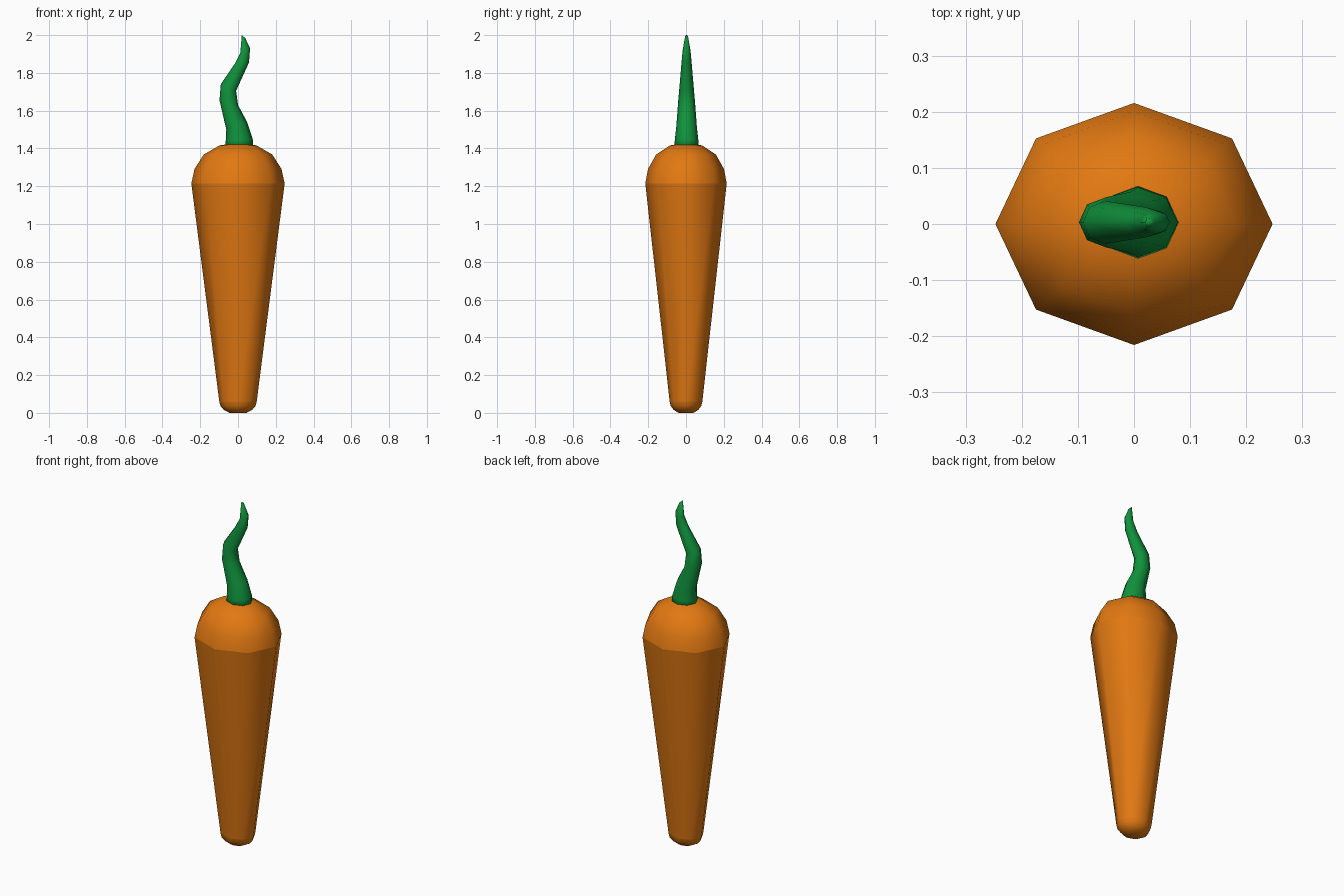
import bpy, bmesh, math
from mathutils import Vector

if "Cube" in bpy.data.objects:
    bpy.data.objects.remove(bpy.data.objects["Cube"])

SIDES = 8


def material(name, color):
    m = bpy.data.materials.new(name)
    m.diffuse_color = (*color, 1)
    m.use_nodes = True
    m.node_tree.nodes["Principled BSDF"].inputs["Base Color"].default_value = m.diffuse_color
    return m


def loft(name, rings, mat, sharp=()):
    """Skin a list of rings (centre, x-axis vector, y radius) into a capped tube."""
    bm = bmesh.new()
    loops = []
    for c, u, ry in rings:
        loops.append([bm.verts.new(c + u * math.cos(a) + Vector((0, ry * math.sin(a), 0)))
                      for a in (2 * math.pi * i / SIDES for i in range(SIDES))])
    for lo, hi in zip(loops, loops[1:]):
        for i in range(SIDES):
            j = (i + 1) % SIDES
            bm.faces.new((lo[i], lo[j], hi[j], hi[i]))
    bm.faces.new(loops[0][::-1])
    bm.faces.new(loops[-1])
    for f in bm.faces:
        f.smooth = True
    # crisp edge around chosen rings
    for k in sharp:
        for i in range(SIDES):
            bm.edges.get((loops[k][i], loops[k][(i + 1) % SIDES])).smooth = False
    me = bpy.data.meshes.new(name)
    bm.to_mesh(me)
    bm.free()
    me.materials.append(mat)
    ob = bpy.data.objects.new(name, me)
    bpy.context.collection.objects.link(ob)
    return ob


orange = material("carrot orange", (0.76, 0.19, 0.006))
green = material("leaf green", (0.005, 0.29, 0.045))

# Root: rounded tip, tapered body, domed shoulder
profile = [(0.045, 0.0), (0.075, 0.016), (0.093, 0.037), (0.099, 0.06),
           (0.247, 1.215), (0.230, 1.292), (0.181, 1.368), (0.098, 1.416), (0.03, 1.426)]
loft("carrot_root",
     [(Vector((0, 0, z)), Vector((r, 0, 0)), r * 0.873) for r, z in profile],
     orange, sharp=(3, 4))

# Stem: wavy tapering stalk, each ring given by its left and right edge plus depth
stem = [((-0.065, 1.40), (0.080, 1.40), 0.066),
        ((-0.065, 1.44), (0.078, 1.45), 0.062),
        ((-0.062, 1.50), (0.048, 1.54), 0.054),
        ((-0.098, 1.655), (0.000, 1.630), 0.045),
        ((-0.091, 1.74), (-0.010, 1.705), 0.038),
        ((-0.016, 1.85), (0.058, 1.855), 0.027),
        ((0.012, 1.905), (0.064, 1.93), 0.021),
        ((0.020, 2.0), (0.038, 1.985), 0.008)]
rings = []
for (lx, lz), (rx, rz), ry in stem:
    left, right = Vector((lx, 0, lz)), Vector((rx, 0, rz))
    rings.append(((left + right) / 2 + Vector((0, 0.003, 0)), (right - left) / 2, ry))
loft("stem", rings, green)
